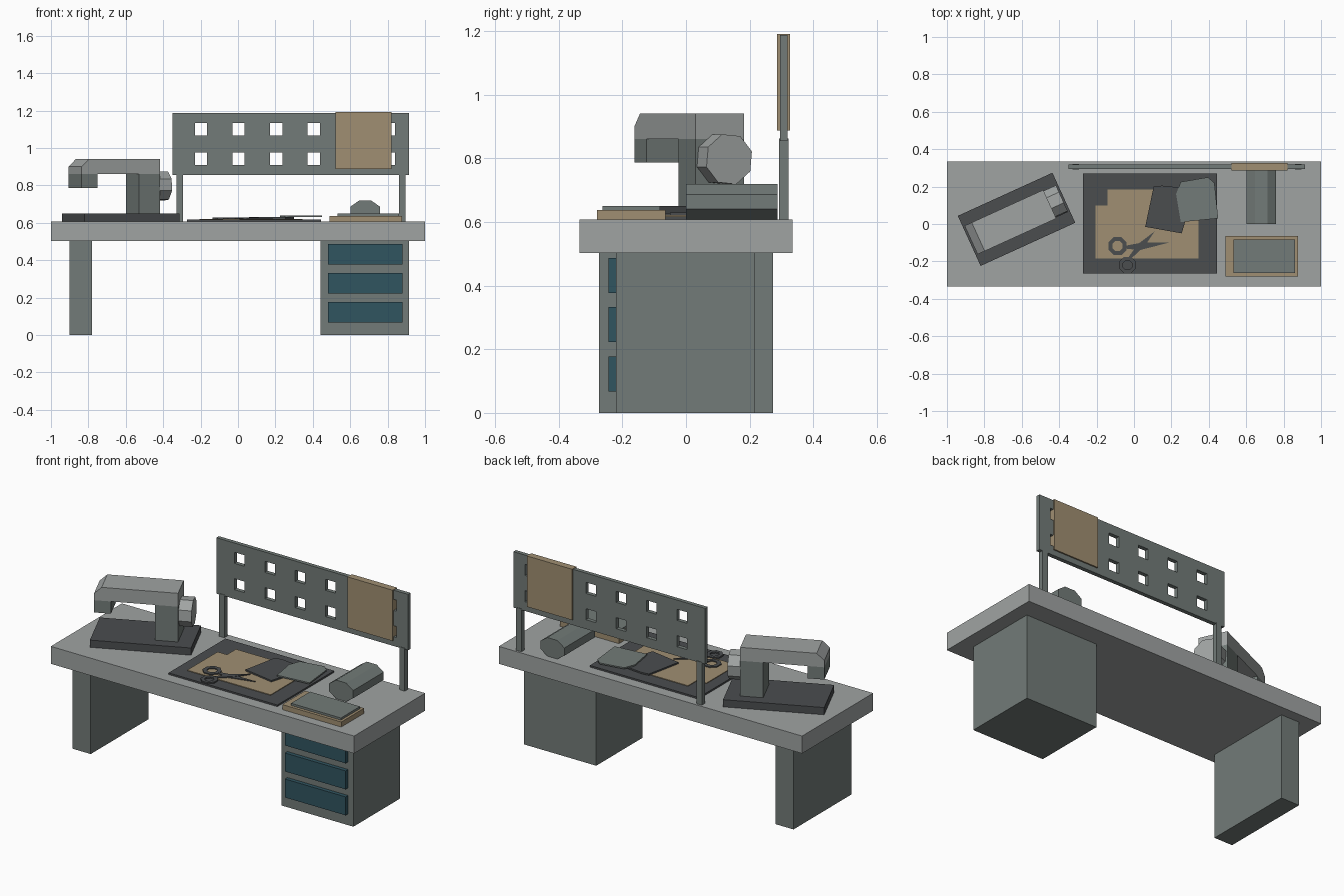
import bpy, bmesh, math
from mathutils import Matrix, Vector

if "Cube" in bpy.data.objects:
    bpy.data.objects.remove(bpy.data.objects["Cube"])


def material(name, rgb):
    m = bpy.data.materials.new(name)
    m.diffuse_color = (*rgb, 1)
    m.use_nodes = True
    m.node_tree.nodes["Principled BSDF"].inputs["Base Color"].default_value = m.diffuse_color
    return m


LIGHT = material("light grey", (0.35, 0.37, 0.365))
MID = material("mid grey", (0.17, 0.198, 0.188))
DARK = material("dark grey", (0.069, 0.074, 0.078))
TAN = material("tan", (0.352, 0.275, 0.168))
TEAL = material("teal", (0.03, 0.089, 0.117))


def finish(name, bm, mat, matrix=None):
    if matrix:
        bm.transform(matrix)
    bmesh.ops.recalc_face_normals(bm, faces=bm.faces)
    me = bpy.data.meshes.new(name)
    bm.to_mesh(me)
    bm.free()
    me.materials.append(mat)
    ob = bpy.data.objects.new(name, me)
    bpy.context.collection.objects.link(ob)
    return ob


def box(name, mat, x, y, z, matrix=None):
    bm = bmesh.new()
    bmesh.ops.create_cube(bm, size=1)
    size = Vector((x[1] - x[0], y[1] - y[0], z[1] - z[0]))
    mid = Vector((x[0] + x[1], y[0] + y[1], z[0] + z[1])) / 2
    bm.transform(Matrix.Translation(mid) @ Matrix.Diagonal((*size, 1)))
    return finish(name, bm, mat, matrix)


def extrude(bm, vec):
    geom = bmesh.ops.extrude_face_region(bm, geom=bm.faces[:])["geom"]
    bmesh.ops.translate(bm, vec=vec, verts=[v for v in geom if isinstance(v, bmesh.types.BMVert)])


def prism(name, mat, pts, vec, matrix=None):
    bm = bmesh.new()
    bm.faces.new([bm.verts.new(p) for p in pts])
    extrude(bm, vec)
    return finish(name, bm, mat, matrix)


def plate(name, mat, pts, z0, z1):
    return prism(name, mat, [(x, y, z0) for x, y in pts], (0, 0, z1 - z0))


def octagon(rx, ry, turn=math.pi / 8):
    return [(rx * math.cos(turn + i * math.pi / 4), ry * math.sin(turn + i * math.pi / 4)) for i in range(8)]


# Desk: top, side panel, drawer cabinet
TOP = 0.607
box("desk_top", LIGHT, (-1, 1), (-0.335, 0.335), (0.503, TOP))
box("side_panel", MID, (-0.9, -0.78), (-0.273, 0.273), (0, 0.503))
box("drawer_cabinet", MID, (0.44, 0.915), (-0.22, 0.217), (0, 0.503))
for i in range(3):
    z = 0.067 + i * 0.155
    box(f"drawer_front_{i + 1}", TEAL, (0.48, 0.88), (-0.243, -0.22), (z, z + 0.11))

# Pegboard: grid with the hole cells left out
xs, zs = [-0.35], [0.855]
for i in range(6):
    c = 0.003 + (i - 1) * 0.2007
    xs += [c - 0.033, c + 0.033]
for c in (0.943, 1.1):
    zs += [c - 0.033, c + 0.033]
xs.append(0.915)
zs.append(1.188)
bm = bmesh.new()
grid = [[bm.verts.new((x, 0.295, z)) for z in zs] for x in xs]
for i in range(len(xs) - 1):
    for j in range(len(zs) - 1):
        if not (i % 2 and j % 2):
            bm.faces.new([grid[i][j], grid[i + 1][j], grid[i + 1][j + 1], grid[i][j + 1]])
extrude(bm, (0, 0.024, 0))
finish("pegboard", bm, MID)
for side, x in (("left", -0.33), ("right", 0.86)):
    box(f"pegboard_post_{side}", MID, (x, x + 0.035), (0.292, 0.322), (TOP, 0.862))
box("hanging_cloth", TAN, (0.522, 0.82), (0.286, 0.327), (0.888, 1.191))

# Sewing machine, turned on the desk
M = Matrix.Translation((-0.628, 0.025, 0)) @ Matrix.Rotation(math.radians(24.5), 4, "Z")
W = 0.084
box("machine_base", DARK, (-0.278, 0.278), (-0.147, 0.147), (TOP, 0.65), M)
box("machine_column", MID, (0.069, 0.195), (-W, W), (0.65, 0.86), M)
box("machine_head", MID, (-0.267, -0.174), (-W, W), (0.787, 0.86), M)
arm = [(-0.267, 0.86), (0.195, 0.86), (0.195, 0.94), (-0.225, 0.94), (-0.267, 0.9)]
prism("machine_arm", LIGHT, [(u, -W, z) for u, z in arm], (0, 2 * W, 0), M)
prism("hand_wheel", LIGHT, [(0.195, v, 0.797 + z) for v, z in octagon(0.082, 0.082, 0.3)], (0.072, 0, 0), M)

# Cutting mat and pattern paper with a notched corner
box("cutting_mat", DARK, (-0.272, 0.445), (-0.265, 0.27), (TOP, 0.617))
plate("pattern_paper", TAN, [(-0.205, -0.185), (0.345, -0.185), (0.345, 0.185), (-0.143, 0.185),
                             (-0.143, 0.1), (-0.205, 0.1)], 0.617, 0.621)

# Loose cloth pieces
plate("dark_cloth", DARK, [(0.06, -0.015), (0.255, -0.05), (0.3, 0.1), (0.29, 0.19), (0.15, 0.205),
                           (0.105, 0.2)], 0.621, 0.63)
plate("grey_cloth", MID, [(0.25, 0.01), (0.45, 0.03), (0.43, 0.22), (0.395, 0.25), (0.25, 0.225),
                          (0.225, 0.16)], 0.63, 0.638)

# Scissors: two ring handles and two crossing blades
for n, (cx, cy, r) in enumerate(((-0.088, -0.118, 0.053), (-0.035, -0.22, 0.048)), 1):
    bm = bmesh.new()
    rings = [[bm.verts.new((cx + x, cy + y, 0.619)) for x, y in octagon(k, k)] for k in (r, r * 0.55)]
    for i in range(8):
        j = (i + 1) % 8
        bm.faces.new([rings[0][i], rings[0][j], rings[1][j], rings[1][i]])
    extrude(bm, (0, 0, 0.008))
    finish(f"scissor_handle_{n}", bm, DARK)
plate("scissor_blade_1", DARK, [(-0.04, -0.132), (0.03, -0.14), (0.185, -0.1), (0.04, -0.1), (-0.04, -0.115)],
      0.621, 0.626)
plate("scissor_blade_2", DARK, [(-0.03, -0.178), (-0.012, -0.182), (0.06, -0.115), (0.11, -0.04), (0.02, -0.108)],
      0.622, 0.628)

# Folded cloth stack and fabric roll
box("stack_lower", TAN, (0.488, 0.877), (-0.28, -0.065), (TOP, 0.637))
box("stack_upper", MID, (0.533, 0.862), (-0.262, -0.082), (0.637, 0.65))
prism("fabric_roll", MID, [(0.68 + x, 0, 0.663 + z) for x, z in octagon(0.086, 0.06)], (0, 0.288, 0))
